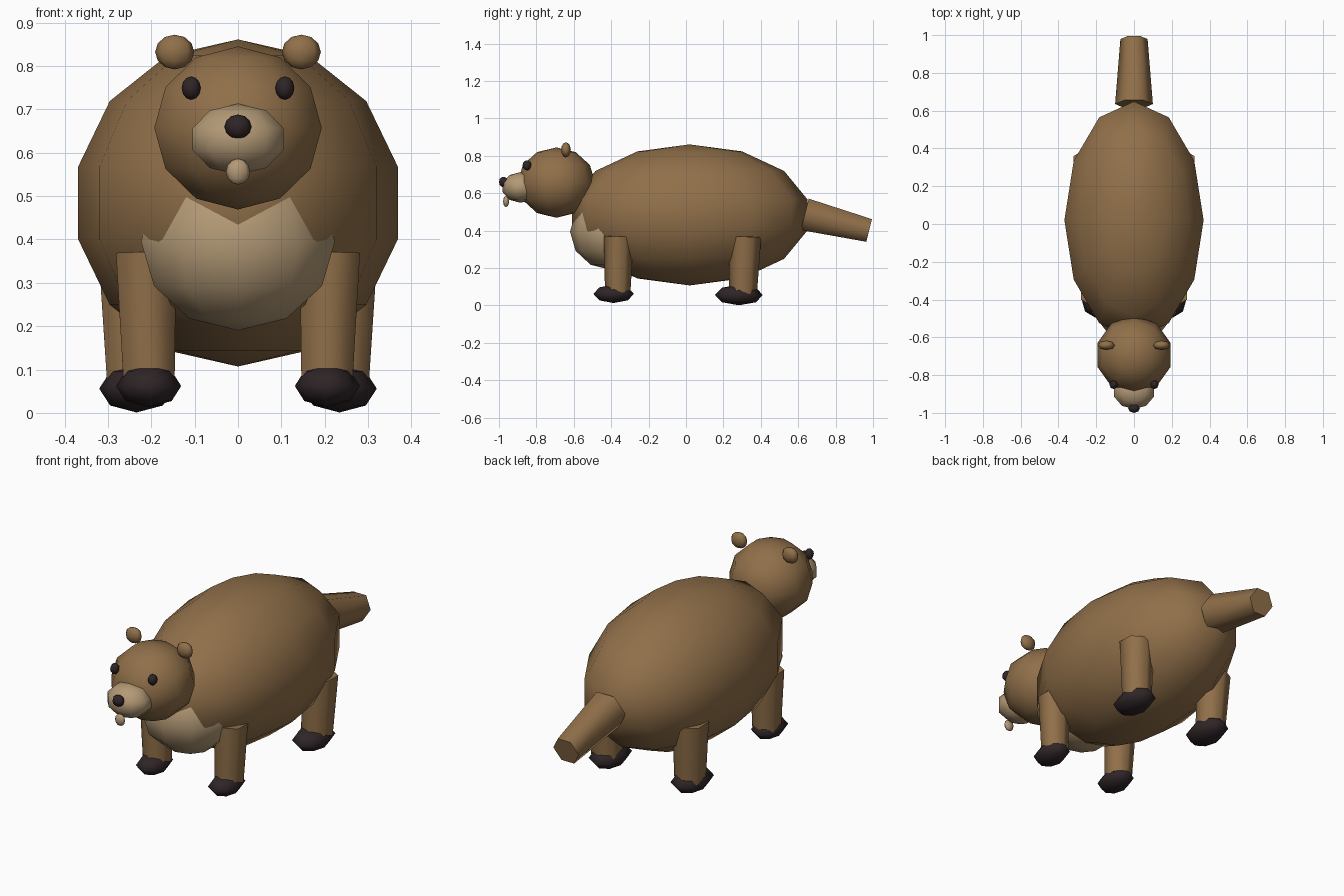
import bpy, math
from mathutils import Vector

cube = bpy.data.objects.get("Cube")
if cube:
    bpy.data.objects.remove(cube, do_unlink=True)


def material(name, color):
    m = bpy.data.materials.new(name)
    m.use_nodes = True
    m.diffuse_color = color
    m.node_tree.nodes["Principled BSDF"].inputs["Base Color"].default_value = color
    return m


BROWN = material("brown fur", (0.28, 0.16, 0.067, 1))
TAN = material("tan fur", (0.45, 0.32, 0.18, 1))
DARK = material("dark skin", (0.028, 0.018, 0.02, 1))


def finish(name, mat):
    ob = bpy.context.object
    ob.name = ob.data.name = name
    ob.data.materials.append(mat)
    bpy.ops.object.shade_smooth_by_angle(angle=math.radians(68))
    return ob


def blob(name, center, radii, mat, segments=8, rings=6):
    """Low-poly ellipsoid."""
    bpy.ops.mesh.primitive_uv_sphere_add(segments=segments, ring_count=rings, radius=1)
    bpy.ops.object.shade_smooth()
    ob = bpy.context.object
    for v in ob.data.vertices:
        v.co = Vector(a * b for a, b in zip(v.co, radii))
    ob.location = center
    ob.name = ob.data.name = name
    ob.data.materials.append(mat)
    return ob


def limb(name, start, end, r1, r2, mat, spin=0):
    """Tapered six-sided limb from start to end."""
    start, end = Vector(start), Vector(end)
    axis = end - start
    bpy.ops.mesh.primitive_cone_add(vertices=6, radius1=r1, radius2=r2, depth=axis.length)
    ob = finish(name, mat)
    for v in ob.data.vertices:
        c, s = math.cos(spin), math.sin(spin)
        v.co.x, v.co.y = c * v.co.x - s * v.co.y, s * v.co.x + c * v.co.y
    ob.location = (start + end) / 2
    ob.rotation_euler = (math.atan2(-axis.y, axis.z), math.asin(axis.x / axis.length), 0)
    return ob


# Torso, chest patch and head
blob("body", (0, 0.02, 0.484), (0.378, 0.645, 0.377), BROWN, 12, 7)
blob("chest", (0, -0.4, 0.395), (0.235, 0.22, 0.205), TAN, 10, 6)
blob("head", (0, -0.693, 0.657), (0.203, 0.207, 0.188), BROWN, 10, 6)

# Face
blob("muzzle", (0, -0.885, 0.631), (0.116, 0.1, 0.082), TAN, 10, 5)
blob("nose", (0, -0.975, 0.66), (0.031, 0.025, 0.028), DARK)
blob("tooth", (0, -0.962, 0.556), (0.028, 0.016, 0.03), TAN)

# Tail slopes down and back
limb("tail", (0, 0.635, 0.487), (0, 0.979, 0.401), 0.1, 0.072, BROWN, math.pi / 2)

# Paired parts
for side, s in (("left", 1), ("right", -1)):
    blob(side + "_eye", (s * 0.108, -0.85, 0.749), (0.022, 0.024, 0.027), DARK)
    blob(side + "_ear", (s * 0.146, -0.642, 0.832), (0.045, 0.026, 0.04), BROWN)
    limb(side + "_front_leg", (s * 0.205, -0.365, 0.07), (s * 0.212, -0.36, 0.37),
         0.068, 0.08, BROWN)
    limb(side + "_back_leg", (s * 0.237, 0.305, 0.06), (s * 0.247, 0.316, 0.37),
         0.074, 0.086, BROWN)
    blob(side + "_front_foot", (s * 0.206, -0.387, 0.062), (0.075, 0.108, 0.049), DARK, 8, 4)
    blob(side + "_back_foot", (s * 0.234, 0.283, 0.056), (0.086, 0.128, 0.055), DARK, 8, 4)
